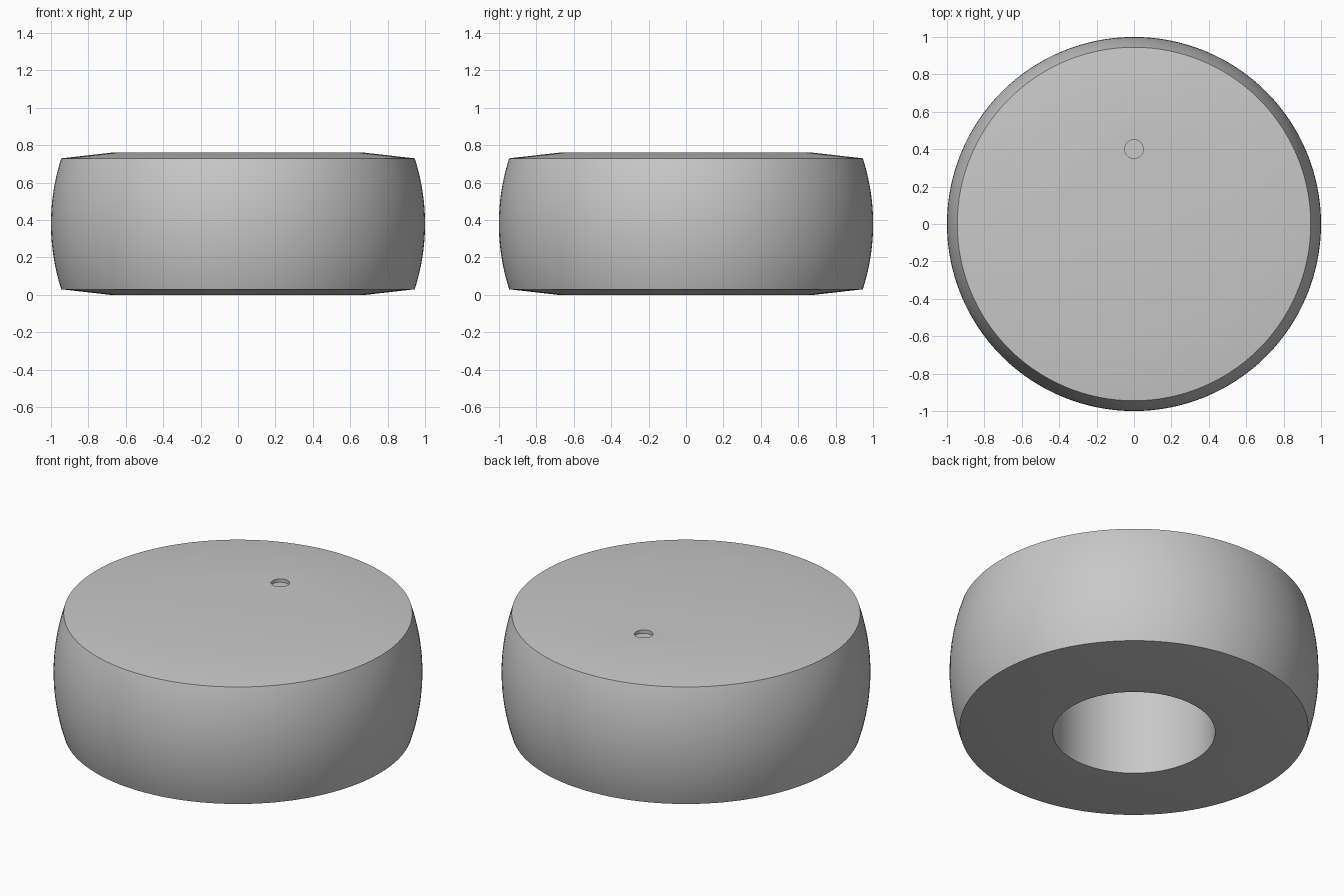
import bpy, bmesh, math

cube = bpy.data.objects.get("Cube")
if cube:
    bpy.data.objects.remove(cube, do_unlink=True)

SEGMENTS = 128
HEIGHT = 0.76
RIM_RADIUS = 0.945
RIM_Z = 0.03

# Plain grey finish
grey = bpy.data.materials.new("light grey")
grey.use_nodes = True
colour = (0.58, 0.58, 0.58, 1)
grey.diffuse_color = colour
grey.node_tree.nodes["Principled BSDF"].inputs["Base Color"].default_value = colour


def lathe(name, profile):
    """Turn (radius, z) points about z and cap both ends."""
    bm = bmesh.new()
    rings = []
    for r, z in profile:
        angles = [2 * math.pi * i / SEGMENTS for i in range(SEGMENTS)]
        rings.append([bm.verts.new((r * math.cos(a), r * math.sin(a), z)) for a in angles])
    for low, high in zip(rings, rings[1:]):
        for i in range(SEGMENTS):
            j = (i + 1) % SEGMENTS
            bm.faces.new((low[i], low[j], high[j], high[i]))
    bm.faces.new(rings[0])
    bm.faces.new(rings[-1])
    bmesh.ops.recalc_face_normals(bm, faces=bm.faces)
    mesh = bpy.data.meshes.new(name)
    bm.to_mesh(mesh)
    bm.free()
    mesh.materials.append(grey)
    obj = bpy.data.objects.new(name, mesh)
    bpy.context.collection.objects.link(obj)
    return obj


# Barrel side: a shallow circular arc between the two rims
half = HEIGHT / 2 - RIM_Z
bulge = 1 - RIM_RADIUS
arc_radius = (half ** 2 + bulge ** 2) / (2 * bulge)
sweep = math.asin(half / arc_radius)
steps = 24
side = []
for k in range(steps + 1):
    a = sweep * (2 * k / steps - 1)
    side.append((1 - arc_radius * (1 - math.cos(a)), HEIGHT / 2 + arc_radius * math.sin(a)))

# Body: blind bore, tapered underside, barrel side, tapered flat top
bore = [(0.44, 0.6), (0.44, 0)]
body = lathe("knob_body", bore + [(0.68, 0)] + side + [(0.68, HEIGHT)])

# Shallow round dimple in the top
cutter = lathe("dimple_cutter", [(0.05, HEIGHT - 0.02), (0.05, HEIGHT + 0.1)])
cutter.location.y = 0.4
cutter.hide_render = True
cut = body.modifiers.new("dimple", "BOOLEAN")
cut.operation = "DIFFERENCE"
cut.solver = "EXACT"
cut.object = cutter

bpy.ops.object.select_all(action="DESELECT")
body.select_set(True)
bpy.context.view_layer.objects.active = body
bpy.ops.object.modifier_apply(modifier=cut.name)
bpy.data.objects.remove(cutter, do_unlink=True)
bpy.ops.object.shade_smooth_by_angle(angle=math.radians(30))
